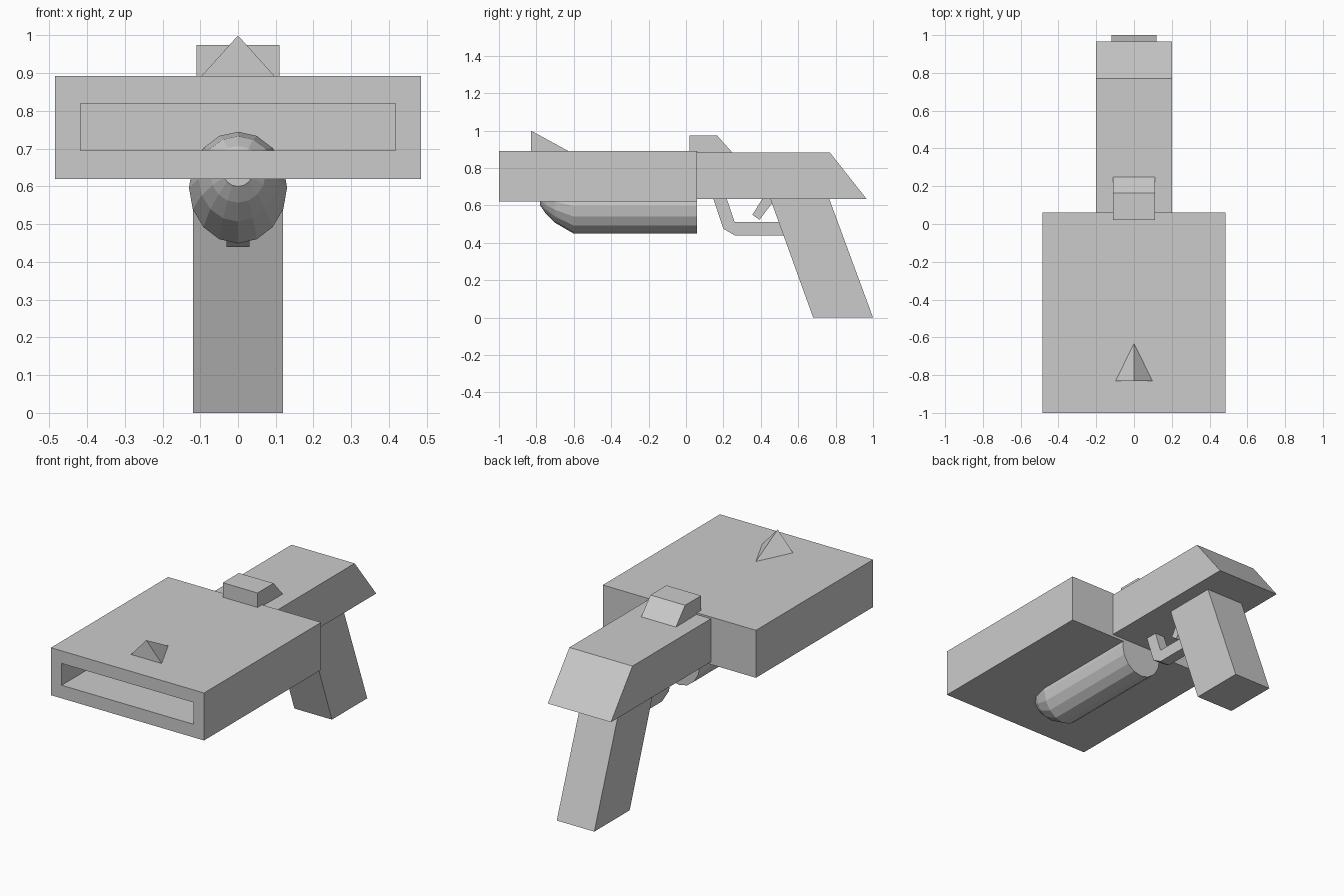
import bpy, bmesh, math

if "Cube" in bpy.data.objects:
    bpy.data.objects.remove(bpy.data.objects["Cube"])


def finish(name, bm):
    bmesh.ops.recalc_face_normals(bm, faces=bm.faces)
    me = bpy.data.meshes.new(name)
    bm.to_mesh(me)
    bm.free()
    ob = bpy.data.objects.new(name, me)
    bpy.context.collection.objects.link(ob)
    return ob


def plate(name, profile, half_width):
    """Extrude a (y, z) side profile symmetrically across x."""
    bm = bmesh.new()
    face = bm.faces.new([bm.verts.new((-half_width, y, z)) for y, z in profile])
    out = bmesh.ops.extrude_face_region(bm, geom=[face])
    for v in out["geom"]:
        if isinstance(v, bmesh.types.BMVert):
            v.co.x = half_width
    if not any(all(abs(v.co.x + half_width) < 1e-6 for v in f.verts) for f in bm.faces):
        bm.faces.new([v for v in bm.verts if v.co.x < 0])
    return finish(name, bm)


# Wide flat barrel with a deep slot in the front
bm = bmesh.new()
bmesh.ops.create_cube(bm, size=1)
for v in bm.verts:
    v.co = (v.co.x * 0.97, -0.47 + v.co.y * 1.06, 0.756 + v.co.z * 0.272)
bm.normal_update()
front = min(bm.faces, key=lambda f: f.calc_center_median().y)
bmesh.ops.inset_region(bm, faces=[front], thickness=0.05)
for v in front.verts:
    v.co.x = math.copysign(0.417, v.co.x)
    v.co.z = 0.82 if v.co.z > 0.756 else 0.695
inner = bmesh.ops.extrude_discrete_faces(bm, faces=[front])["faces"][0]
for v in inner.verts:
    v.co.y = 0.0
finish("barrel", bm)

# Round-nosed tube under the barrel: (y, centre z, x radius, z radius)
bm = bmesh.new()
rings, sides = [], 16
for y, cz, rx, rz in [(-0.78, 0.64, 0.04, 0.04), (-0.75, 0.632, 0.073, 0.075),
                      (-0.70, 0.62, 0.104, 0.113), (-0.60, 0.597, 0.13, 0.148),
                      (0.06, 0.597, 0.13, 0.148)]:
    rings.append([bm.verts.new((rx * math.cos(a), y, cz + rz * math.sin(a)))
                  for a in (2 * math.pi * i / sides for i in range(sides))])
for a, b in zip(rings, rings[1:]):
    for i in range(sides):
        j = (i + 1) % sides
        bm.faces.new((a[i], a[j], b[j], b[i]))
bm.faces.new(rings[0])
bm.faces.new(rings[-1])
finish("under_tube", bm)

# Receiver, grip and rear sight
plate("receiver", [(0.06, 0.635), (0.06, 0.882), (0.77, 0.882), (0.965, 0.635)], 0.2)
plate("grip", [(0.45, 0.637), (0.765, 0.637), (1.0, 0), (0.68, 0)], 0.119)
plate("rear_sight", [(0.02, 0.885), (0.02, 0.975), (0.165, 0.975), (0.25, 0.88)], 0.11)

# Trigger guard and trigger
plate("trigger_guard", [(0.145, 0.638), (0.20, 0.475), (0.26, 0.44), (0.53, 0.44),
                        (0.51, 0.51), (0.26, 0.51), (0.217, 0.638)], 0.031)
plate("trigger", [(0.41, 0.638), (0.355, 0.55), (0.393, 0.523), (0.44, 0.585),
                  (0.48, 0.638)], 0.031)

# Pointed front sight
bm = bmesh.new()
v = [bm.verts.new(c) for c in [(-0.098, -0.83, 0.891), (0.098, -0.83, 0.891),
                               (0, -0.63, 0.891), (0, -0.83, 1.0)]]
for t in [(0, 1, 2), (0, 1, 3), (1, 2, 3), (2, 0, 3)]:
    bm.faces.new([v[i] for i in t])
finish("front_sight", bm)
